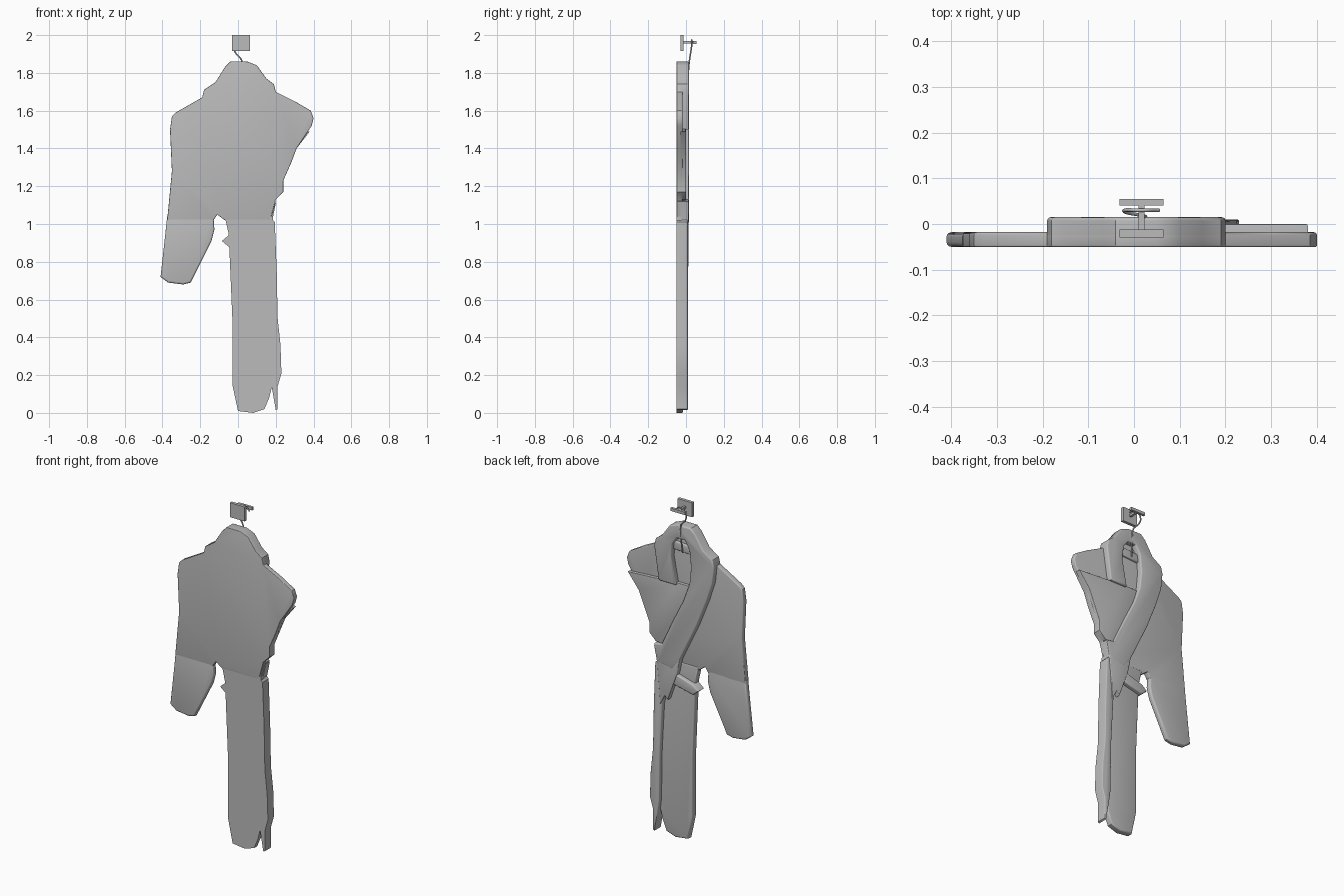
import bpy, bmesh
from mathutils import Vector

cube = bpy.data.objects.get("Cube")
if cube:
    bpy.data.objects.remove(cube, do_unlink=True)

grey = bpy.data.materials.new("plain grey")
grey.use_nodes = True
colour = (0.5, 0.5, 0.5, 1)
grey.diffuse_color = colour
grey.node_tree.nodes["Principled BSDF"].inputs["Base Color"].default_value = colour


def finish(bm, name):
    bmesh.ops.recalc_face_normals(bm, faces=bm.faces)
    mesh = bpy.data.meshes.new(name)
    bm.to_mesh(mesh)
    bm.free()
    mesh.materials.append(grey)
    obj = bpy.data.objects.new(name, mesh)
    bpy.context.collection.objects.link(obj)
    bpy.ops.object.select_all(action="DESELECT")
    obj.select_set(True)
    bpy.context.view_layer.objects.active = obj
    bpy.ops.object.shade_smooth_by_angle(angle=0.6)
    return obj


def cloth(name, outline, front, back, front_round=0, back_round=0.008):
    """Flat cloth piece cut from an (x, z) outline, with rounded rims."""
    bm = bmesh.new()
    base = bm.faces.new([bm.verts.new((x, front, z)) for x, z in outline])
    lid = bmesh.ops.extrude_face_region(bm, geom=[base])["geom"]
    bmesh.ops.translate(bm, vec=(0, back - front, 0),
                        verts=[v for v in lid if isinstance(v, bmesh.types.BMVert)])
    for depth, size in ((front, front_round), (back, back_round)):
        if size:
            rim = [e for e in bm.edges if all(abs(v.co.y - depth) < 1e-5 for v in e.verts)]
            bmesh.ops.bevel(bm, geom=rim, offset=size, segments=3, profile=0.5,
                            affect="EDGES", clamp_overlap=True)
    return finish(bm, name)


def block(name, low, high):
    bm = bmesh.new()
    bmesh.ops.create_cube(bm, size=1)
    low, high = Vector(low), Vector(high)
    for v in bm.verts:
        v.co = (low + high) / 2 + v.co * (high - low)
    return finish(bm, name)


FRONT = -0.05

# Outer edge of the neck and collar, shared by the torso and the collar band
neck = [(.2, 1.7), (.19, 1.74), (.15, 1.77), (.1, 1.84), (.05, 1.86), (-.04, 1.86),
        (-.07, 1.83), (-.12, 1.75), (-.18, 1.71), (-.19, 1.67)]

# Torso with shoulders
cloth("torso", neck + [
    (-.33, 1.59), (-.35, 1.57), (-.36, 1.5), (-.35, 1.28), (-.375, 1.02), (-.13, 1.02),
    (-.11, 1.05), (-.07, 1.02), (.17, 1.02), (.2, 1.13), (.24, 1.17), (.24, 1.23),
    (.28, 1.32), (.31, 1.4), (.39, 1.52), (.4, 1.56), (.385, 1.6), (.3, 1.65)],
    FRONT, -.018, .003, .006)

# Hanging sleeve
cloth("sleeve", [(-.375, 1.04), (-.39, .9), (-.41, .72), (-.37, .69), (-.29, .68), (-.25, .69),
                 (-.2, .79), (-.14, .91), (-.125, .97), (-.13, 1.04)],
      FRONT, -.018, .01, .01)

# Collar band crossing over to the waist
cloth("collar_band", neck + [
    (-.18, 1.57), (-.14, 1.45), (-.08, 1.3), (.03, 1.07), (.08, 1.), (.175, 1.02),
    (.2, 1.12), (.15, 1.13), (.08, 1.28), (.01, 1.42), (-.03, 1.53), (-.04, 1.63),
    (-.03, 1.73), (0, 1.78), (.05, 1.78), (.08, 1.74), (.09, 1.66), (.06, 1.5), (.17, 1.5)],
    -.045, .015)

# Chest flap and inner neck fold
cloth("chest_flap", [(.38, 1.49), (.06, 1.51), (-.02, 1.51), (.01, 1.4), (.14, 1.12), (.2, 1.13),
                     (.24, 1.17), (.24, 1.23), (.31, 1.4)], -.03, 0, 0, .003)
cloth("neck_fold", [(-.04, 1.69), (.1, 1.7), (.09, 1.75), (-.03, 1.74)], -.03, -.005)

# Skirt: wide panel and the overlapping edge strip
cloth("skirt_panel", [(-.07, 1.04), (-.05, .95), (-.045, .85), (-.03, .5), (-.03, .15),
                      (0, .01), (.08, 0), (.14, .02), (.165, .08), (.18, .14), (.19, .6),
                      (.185, 1.04)], FRONT, -.015)
cloth("skirt_strip", [(.1, 1.02), (.15, .77), (.165, .5), (.17, .2), (.18, .13), (.2, .015),
                      (.21, .02), (.21, .14), (.23, .21), (.225, .36), (.21, .5),
                      (.205, .75), (.195, 1.01), (.175, 1.03)], FRONT, .01, 0, .005)

# Belt knot and tail
cloth("belt_knot", [(.09, .98), (-.05, .94), (-.085, .91), (-.05, .88), (.08, .91)],
      -.045, .01)
cloth("belt_tail", [(.2, 1.11), (.03, 1.08), (.05, .98), (.11, .81), (.13, .83), (.16, .77),
                    (.17, .9), (.18, 1.01)], -.03, .014, 0, .005)

# Wall plate, rod and end bar of the peg
block("wall_plate", (-.032, -.03, 1.915), (.064, -.012, 2))
block("peg_rod", (.01, -.02, 1.955), (.023, .045, 1.968))
block("peg_bar", (-.032, .04, 1.953), (.064, .055, 1.97))

# Wire hook
curve = bpy.data.curves.new("hook_wire", "CURVE")
curve.dimensions = "3D"
curve.bevel_depth = 0.004
curve.bevel_resolution = 2
curve.resolution_u = 6
path = [(.02, .004, 1.7), (.025, .012, 1.8), (.02, .018, 1.865), (-.015, .025, 1.91),
        (-.02, .03, 1.945), (.016, .03, 1.975), (.055, .03, 1.95)]
spline = curve.splines.new("BEZIER")
spline.bezier_points.add(len(path) - 1)
for point, co in zip(spline.bezier_points, path):
    point.co = co
    point.handle_left_type = point.handle_right_type = "AUTO"
curve.materials.append(grey)
bpy.context.collection.objects.link(bpy.data.objects.new("hook_wire", curve))
